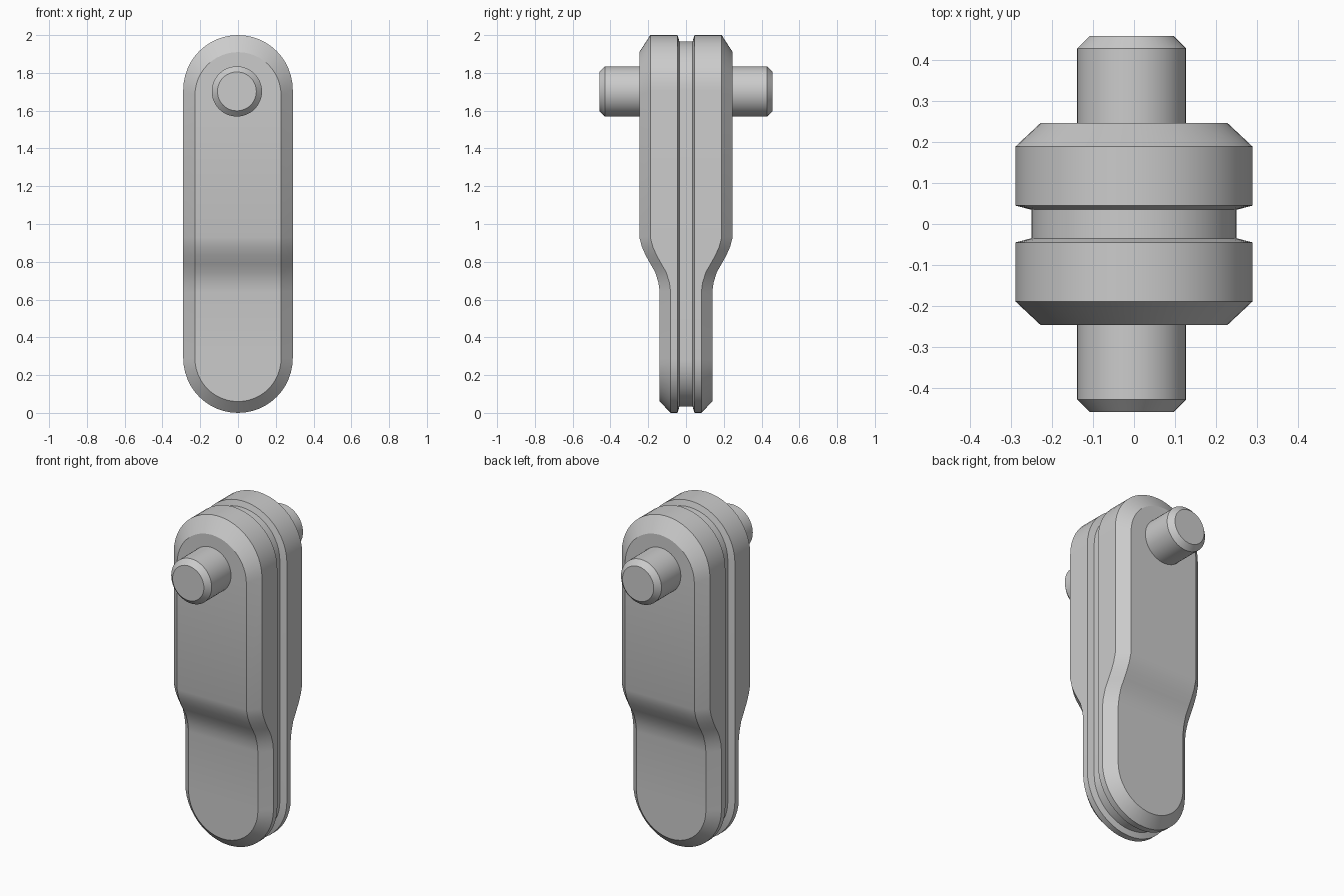
import bpy, bmesh, math
from mathutils import Matrix

if "Cube" in bpy.data.objects:
    bpy.data.objects.remove(bpy.data.objects["Cube"])

# Thickness bend: height and half-depth of the broad face
BEND = [(0.64, 0.139), (0.69, 0.146), (0.745, 0.163), (0.79, 0.189),
        (0.835, 0.214), (0.88, 0.234), (0.93, 0.247)]
ARC = 12


def face_depth(z):
    if z <= BEND[0][0]:
        return BEND[0][1]
    for (z0, d0), (z1, d1) in zip(BEND, BEND[1:]):
        if z <= z1:
            return d0 + (d1 - d0) * (z - z0) / (z1 - z0)
    return BEND[-1][1]


def stadium(hw, zb, zt):
    """Closed round-ended outline, starting at the bottom and mirrored in x."""
    arc = [i * math.pi / 2 / ARC for i in range(ARC + 1)]
    right = [(hw * math.sin(a), zb + hw - hw * math.cos(a)) for a in arc]
    right += [(hw, z) for z, _ in BEND]
    right += [(hw * math.cos(a), zt - hw + hw * math.sin(a)) for a in arc]
    return right + [(-x, z) for x, z in right[-2:0:-1]]


def finish(name, bm):
    bmesh.ops.recalc_face_normals(bm, faces=bm.faces[:])
    me = bpy.data.meshes.new(name)
    bm.to_mesh(me)
    bm.free()
    ob = bpy.data.objects.new(name, me)
    bpy.context.collection.objects.link(ob)
    bpy.ops.object.select_all(action='DESELECT')
    ob.select_set(True)
    bpy.context.view_layer.objects.active = ob
    bpy.ops.object.shade_smooth_by_angle(angle=math.radians(25))
    return ob


# Link body: chamfered face, side wall and edge groove, mirrored front to back
outer = stadium(0.29, 0.0, 2.0)
inset = stadium(0.228, 0.06, 1.91)
core = stadium(0.251, 0.033, 1.967)
half = [(inset, face_depth),
        (outer, lambda z: face_depth(z) - 0.058),
        (outer, lambda z: 0.045),
        (core, lambda z: 0.035)]
sections = [(o, f, -1) for o, f in half] + [(o, f, 1) for o, f in half[::-1]]

bm = bmesh.new()
rings = [[bm.verts.new((x, s * f(z), z)) for x, z in o] for o, f, s in sections]
n = len(outer)
for a, b in zip(rings, rings[1:]):
    for i in range(n):
        j = (i + 1) % n
        bm.faces.new((a[i], a[j], b[j], b[i]))
for r in (rings[0], rings[-1]):
    for i in range(n // 2):
        quad = [r[i], r[i + 1], r[n - i - 1], r[(n - i) % n]]
        bm.faces.new(list(dict.fromkeys(quad)))
finish("link_body", bm)

# Cross pin with chamfered ends
bm = bmesh.new()
bmesh.ops.create_cone(bm, cap_ends=True, segments=48, radius1=0.133,
                      radius2=0.133, depth=0.918,
                      matrix=Matrix.Rotation(math.pi / 2, 4, 'X'))
rims = [e for e in bm.edges if abs(e.verts[0].co.y - e.verts[1].co.y) < 1e-4]
bmesh.ops.bevel(bm, geom=rims, offset=0.03, segments=1, affect='EDGES')
pin = finish("cross_pin", bm)
pin.location = (-0.006, 0, 1.702)
